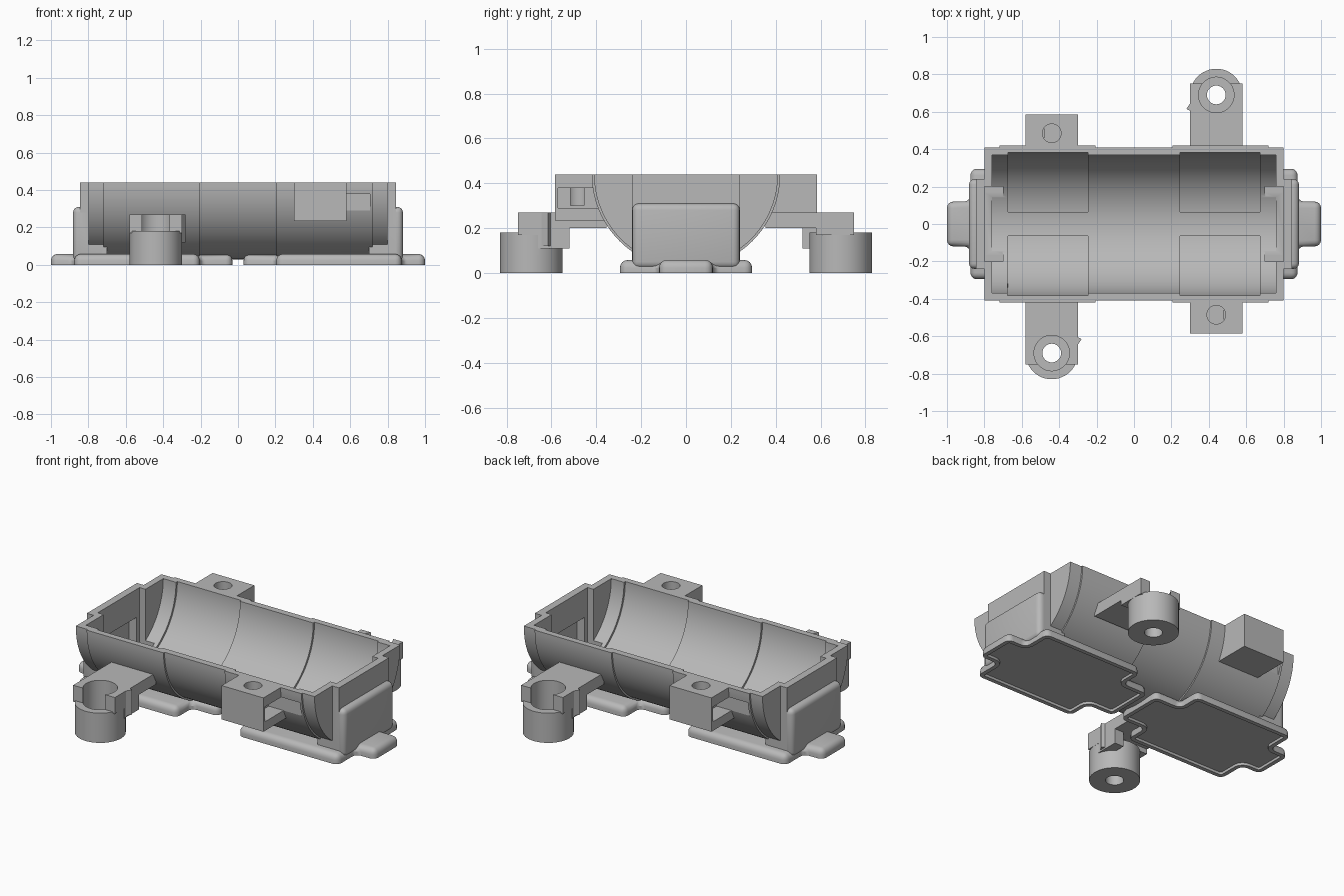
import bpy, bmesh, math
from mathutils import Matrix, Vector

if "Cube" in bpy.data.objects:
    bpy.data.objects.remove(bpy.data.objects["Cube"], do_unlink=True)

grey = bpy.data.materials.new("plain grey")
grey.use_nodes = True
grey.diffuse_color = (0.48, 0.48, 0.48, 1)
grey.node_tree.nodes["Principled BSDF"].inputs["Base Color"].default_value = grey.diffuse_color

TOP, END = 0.44, 0.8
HALF_TURN = Matrix.Rotation(math.pi, 4, "Z")


def make(name, bm):
    bmesh.ops.recalc_face_normals(bm, faces=bm.faces)
    mesh = bpy.data.meshes.new(name)
    bm.to_mesh(mesh)
    bm.free()
    mesh.materials.append(grey)
    obj = bpy.data.objects.new(name, mesh)
    bpy.context.collection.objects.link(obj)
    return obj


def extrude(name, points, depth):
    """Solid from a closed outline pushed along the depth vector."""
    bm = bmesh.new()
    face = bm.faces.new([bm.verts.new(p) for p in points])
    out = bmesh.ops.extrude_face_region(bm, geom=[face])
    moved = [g for g in out["geom"] if isinstance(g, bmesh.types.BMVert)]
    bmesh.ops.translate(bm, verts=moved, vec=Vector(depth))
    return make(name, bm)


def block(name, x, y, z, bevel=0):
    bm = bmesh.new()
    bmesh.ops.create_cube(bm, size=1)
    for v in bm.verts:
        v.co = [a + (b - a) * (c + 0.5) for (a, b), c in zip((x, y, z), v.co)]
    if bevel:
        bmesh.ops.bevel(bm, geom=bm.edges[:], offset=bevel, segments=4,
                        profile=0.5, affect="EDGES")
    return make(name, bm)


def rod(name, x, y, radius, z0, z1):
    bm = bmesh.new()
    bmesh.ops.create_cone(bm, cap_ends=True, segments=48, radius1=radius, radius2=radius,
                          depth=z1 - z0, matrix=Matrix.Translation((x, y, (z0 + z1) / 2)))
    return make(name, bm)


def trough(name, radius, x0, x1, top=TOP, start=0.0, stop=math.pi, floor_y=None):
    """Half round bar lying along x, with its flat side up."""
    pts = []
    for i in range(65):
        a = start + (stop - start) * i / 64
        pts.append((x0, radius * math.cos(a), TOP - radius * math.sin(a)))
    if top > TOP:
        last = pts[-1][1]
        pts += [(x0, last, top), (x0, pts[0][1], top)]
    return extrude(name, pts, (x1 - x0, 0, 0))


def combine(target, tool, operation):
    mod = target.modifiers.new("join", "BOOLEAN")
    mod.operation, mod.solver, mod.object = operation, "EXACT", tool
    bpy.context.view_layer.update()
    deps = bpy.context.evaluated_depsgraph_get()
    mesh = bpy.data.meshes.new_from_object(target.evaluated_get(deps))
    target.modifiers.clear()
    target.data = mesh
    bpy.data.objects.remove(tool, do_unlink=True)


def add(target, tool):
    combine(target, tool, "UNION")


def cut(target, tool):
    combine(target, tool, "DIFFERENCE")


def turned(obj, name):
    copy = obj.copy()
    copy.name = name
    copy.data = obj.data.copy()
    copy.data.transform(HALF_TURN)
    bpy.context.collection.objects.link(copy)
    return copy


def add_pair(action, target, tool):
    """Use a tool and its half-turned twin."""
    twin = turned(tool, "twin")
    action(target, tool)
    action(target, twin)


# Half round cradle with two raised bands
cradle = trough("cradle", 0.41, -END, END)
add_pair(add, cradle, trough("band", 0.42, 0.205, 0.72))

# End boxes and the rounded housings below them
add_pair(add, cradle, block("end_box", (0.7, 0.845), (-0.24, 0.24), (0.03, TOP)))
add_pair(add, cradle, block("end_housing", (0.7, 0.882), (-0.24, 0.24), (0.02, 0.31), 0.03))

# Square screw lugs
add_pair(add, cradle, block("screw_lug", (0.3, 0.58), (-0.585, -0.3), (0.235, TOP)))

# Hollow inside, shallow side recesses and end pockets
cut(cradle, trough("hollow", 0.37, -0.76, 0.76, top=0.6))
edge = math.acos(0.065 / 0.385)
add_pair(cut, cradle, trough("recess", 0.383, 0.245, 0.675, top=0.6, stop=edge))
add_pair(cut, cradle, trough("recess", 0.383, -0.675, -0.245, top=0.6, stop=edge))
add_pair(cut, cradle, block("pocket", (0.7, 0.8), (-0.2, 0.2), (0.1, 0.6)))
add_pair(cut, cradle, block("inner_pocket", (0.7, 0.85), (-0.17, 0.17), (0.1, 0.27)))

# Screw holes and side slots of the lugs
add_pair(cut, cradle, rod("lug_hole", 0.44, -0.485, 0.05, 0.3, 0.6))
add_pair(cut, cradle, block("lug_slot", (0.48, 0.705), (-0.57, -0.392), (0.29, 0.38)))

# Mounting arm with a round foot, clip end and small hook
BX, BY = -0.44, -0.69
arm = block("mounting_arm_front", (-0.58, -0.3), (-0.75, -0.355), (0.2, 0.27))
add(arm, block("arm_step", (-0.58, -0.3), (-0.75, -0.58), (0.17, 0.25)))
add(arm, block("arm_drop", (-0.36, -0.3), (-0.66, -0.52), (0.11, 0.25)))
add(arm, extrude("hook", [(-0.31, -0.66, 0.12), (-0.28, -0.615, 0.12), (-0.31, -0.6, 0.12)],
                 (0, 0, 0.15)))
add(arm, rod("foot", BX, BY, 0.14, 0, 0.18))
cut(arm, rod("counterbore", BX, BY, 0.095, 0.06, 0.4))
cut(arm, rod("bore", BX, BY, 0.05, -0.1, 0.4))
arm_back = turned(arm, "mounting_arm_back")

# Stepped base pad: rounded top edges and a shallow recess underneath
half = [(0.03, 0.15), (0.205, 0.15), (0.205, 0.295), (0.875, 0.295), (0.875, 0.12), (1.0, 0.12)]
outline = half + [(x, -y) for x, y in reversed(half)]
pad = extrude("base_pad_left", [(x, y, 0) for x, y in outline], (0, 0, 0.058))
bm = bmesh.new()
bm.from_mesh(pad.data)
bmesh.ops.bevel(bm, geom=[e for e in bm.edges if max(v.co.z for v in e.verts) > 0.01],
                offset=0.035, segments=4, profile=0.5, affect="EDGES")
under = [min(bm.faces, key=lambda f: f.calc_center_median().z)]
bmesh.ops.inset_region(bm, faces=under, thickness=0.025)
bmesh.ops.inset_region(bm, faces=under, thickness=0.001)
bmesh.ops.translate(bm, verts=under[0].verts[:], vec=(0, 0, 0.015))
bm.to_mesh(pad.data)
bm.free()
pad_right = turned(pad, "base_pad_right")

# Smooth the round surfaces, keep the hard edges
for obj in (cradle, arm, arm_back, pad, pad_right):
    bpy.ops.object.select_all(action="DESELECT")
    obj.select_set(True)
    bpy.context.view_layer.objects.active = obj
    bpy.ops.object.shade_smooth_by_angle(angle=math.radians(30))
